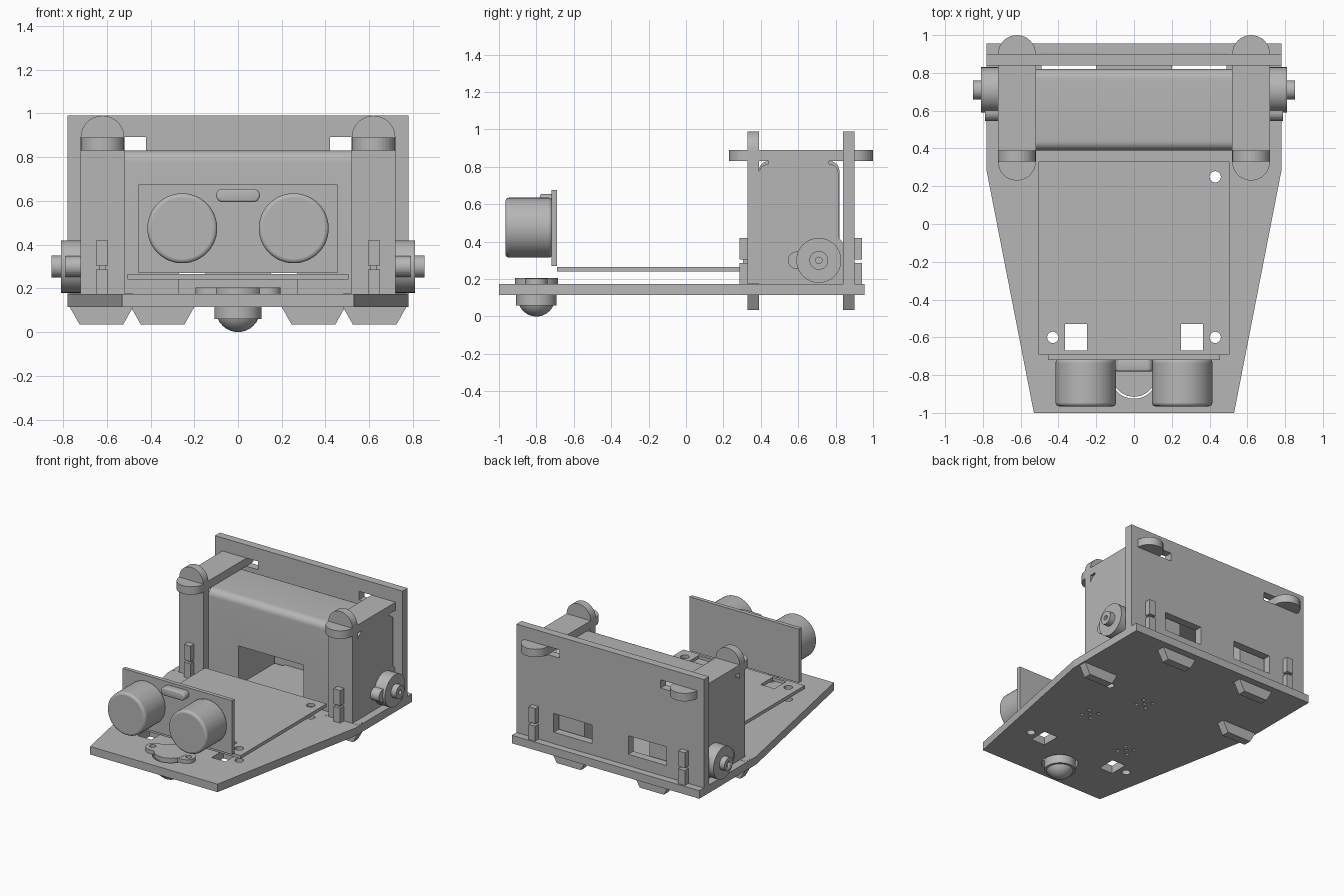
import bpy, bmesh
from math import cos, sin, pi
from mathutils import Vector

cube = bpy.data.objects.get("Cube")
if cube:
    bpy.data.objects.remove(cube)

grey = bpy.data.materials.new("plain grey")
grey.use_nodes = True
COLOR = (0.47, 0.47, 0.47, 1)
grey.diffuse_color = COLOR
grey.node_tree.nodes["Principled BSDF"].inputs["Base Color"].default_value = COLOR


def activate(ob):
    bpy.ops.object.select_all(action='DESELECT')
    ob.select_set(True)
    bpy.context.view_layer.objects.active = ob


def smooth(ob):
    activate(ob)
    bpy.ops.object.shade_smooth_by_angle(angle=0.6)


def prism(name, outline, axis, lo, hi):
    """Extrude a flat outline along an axis; the outline uses the other two axes in order."""
    bm = bmesh.new()

    def place(p, d):
        return {'x': (d, p[0], p[1]), 'y': (p[0], d, p[1]), 'z': (p[0], p[1], d)}[axis]
    low = [bm.verts.new(place(p, lo)) for p in outline]
    high = [bm.verts.new(place(p, hi)) for p in outline]
    bm.faces.new(low)
    bm.faces.new(high)
    n = len(outline)
    for i in range(n):
        j = (i + 1) % n
        bm.faces.new((low[i], low[j], high[j], high[i]))
    bmesh.ops.recalc_face_normals(bm, faces=bm.faces)
    mesh = bpy.data.meshes.new(name)
    bm.to_mesh(mesh)
    bm.free()
    ob = bpy.data.objects.new(name, mesh)
    bpy.context.collection.objects.link(ob)
    mesh.materials.append(grey)
    return ob


def rect(a0, a1, b0, b1):
    return [(a0, b0), (a1, b0), (a1, b1), (a0, b1)]


def box(name, x, y, z):
    return prism(name, rect(*sorted(x), *y), 'z', *z)


def arc(ca, cb, r, start, end, n=16):
    return [(ca + r * cos(start + (end - start) * i / n),
             cb + r * sin(start + (end - start) * i / n)) for i in range(n + 1)]


def disc(name, ca, cb, r, axis, lo, hi, n=40):
    ob = prism(name, arc(ca, cb, r, 0, 2 * pi, n)[:-1], axis, lo, hi)
    smooth(ob)
    return ob


def bar(name, a0, a1, b, r, axis, lo, hi):
    """Straight bar with round ends."""
    return prism(name, arc(a1, b, r, -pi / 2, pi / 2) + arc(a0, b, r, pi / 2, 1.5 * pi), axis, lo, hi)


def cut(ob, cutters):
    activate(ob)
    for c in cutters:
        m = ob.modifiers.new("cut", 'BOOLEAN')
        m.operation, m.solver, m.object = 'DIFFERENCE', 'EXACT', c
        bpy.ops.object.modifier_apply(modifier=m.name)
        bpy.data.objects.remove(c)


def bevel(ob, width, segments=4):
    m = ob.modifiers.new("bevel", 'BEVEL')
    m.width, m.segments, m.angle_limit = width, segments, 1.0
    activate(ob)
    bpy.ops.object.modifier_apply(modifier=m.name)
    smooth(ob)


SIDES = (("left", 1), ("right", -1))
PIN_HOLES = [(-.43, -.6), (.43, -.6), (.43, .25)]


def board_holes():
    holes = [disc("cutter", x, y, .03, 'z', 0, .4, 20) for x, y in PIN_HOLES]
    for _, s in SIDES:
        holes.append(box("cutter", (s * .25, s * .365), (-.67, -.53), (0, .4)))
    return holes


# Tapered base plate with slots, wire holes and caster opening
base = prism("base_plate", [(-.53, -1), (.53, -1), (.78, .28), (.78, .955), (-.78, .955), (-.78, .28)],
             'z', .115, .175)
cutters = board_holes() + [disc("cutter", 0, -.8, .125, 'z', 0, .4)]
for _, s in SIDES:
    cutters.append(box("cutter", (s * .2, s * .49), (.82, .902), (0, .4)))
for cx, cy in [(.08, .21), (.28, -.14), (-.235, -.366)]:
    for dx, dy in [(0, 0), (.04, .04), (-.04, .04), (.04, -.04), (-.04, -.04)]:
        cutters.append(disc("cutter", cx + dx, cy + dy, .014, 'z', 0, .4, 10))
cut(base, cutters)

# Back wall with windows and strap slots
wall = box("back_wall", (-.78, .78), (.84, .9), (.175, .99))
cutters = []
for _, s in SIDES:
    cutters.append(box("cutter", (s * .15, s * .47), (.8, .95), (.26, .4)))
    cutters.append(box("cutter", (s * .42, s * .721), (.8, .95), (.83, .892)))
cut(wall, cutters)

# Power block with rounded top edges and a tunnel below
R = .05
profile = [(.39, .175), (.82, .175)] + arc(.82 - R, .83 - R, R, 0, pi / 2, 8) \
    + arc(.39 + R, .83 - R, R, pi / 2, pi, 8)
block = prism("power_block", profile, 'x', -.52, .52)
cut(block, [box("cutter", (-.27, .27), (.3, .9), (.1, .47))])
smooth(block)


def trapezoid_tab(name, s, x0, x1, y0, y1):
    prism(name, [(s * x0, .176), (s * x0, .115), (s * (x0 + .045), .035),
                 (s * (x1 - .045), .035), (s * x1, .115), (s * x1, .176)], 'y', y0, y1)


for side, s in SIDES:
    # Front post, rounded at the top
    x0, x1 = sorted((s * .52, s * .72))
    prism(side + "_front_post", [(x0, .175), (x1, .175)] + arc(s * .62, .89, .1, 0, pi), 'y', .33, .39)
    # Top strap with round ends
    bar_outline = arc(s * .62, .9, .1, 0, pi) + arc(s * .62, .33, .1, pi, 2 * pi)
    prism(side + "_top_strap", bar_outline, 'z', .83, .89)
    # Side housing, notched under the strap
    prism(side + "_side_housing", [(.39, .175), (.838, .175), (.838, .4), (.815, .42)]
          + arc(.765, .765, .05, 0, pi / 2, 6) + [(.765, .83), (.44, .83)]
          + arc(.44, .765, .05, pi / 2, pi, 6), 'x', x0, x1)
    # Locking tabs through post and back wall
    for end, y in (("front", (.285, .34)), ("back", (.89, .942))):
        for level, z in (("lower", (.175, .287)), ("upper", (.305, .42))):
            box(f"{side}_{end}_{level}_lock", (s * .595, s * .65), y, z)
    box(side + "_lock_bridge", (s * .605, s * .635), (.305, .34), (.28, .31))
    # Tabs under the base
    trapezoid_tab(side + "_post_tab", s, .48, .77, .33, .39)
    trapezoid_tab(side + "_wall_tab", s, .2, .49, .84, .9)
    # Drive hub, ear and shaft
    disc(side + "_drive_hub", .71, .3, .12, 'x', *sorted((s * .715, s * .81)))
    bar(side + "_hub_ear", .592, .7, .3, .047, 'x', *sorted((s * .715, s * .79)))
    shaft = disc(side + "_drive_shaft", .71, .3, .05, 'x', *sorted((s * .8, s * .852)))
    cut(shaft, [disc("cutter", .71, .3, .017, 'x', *sorted((s * .82, s * .9)), 16)])
    # Distance sensor barrel
    barrel = disc(side + "_sensor_barrel", s * .255, .475, .16, 'y', -.965, -.715, 48)
    bevel(barrel, .018)

# Circuit board and sensor board
board = box("circuit_board", (-.505, .505), (-.69, .33), (.24, .265))
cut(board, board_holes())
box("sensor_board", (-.455, .455), (-.72, -.69), (.27, .675))
bevel(bar("sensor_crystal", -.07, .07, .625, .03, 'y', -.78, -.715), .01, 3)

# Caster: flange, cup and ball
disc("caster_disc", 0, -.8, .115, 'z', .174, .205)
flange = bar("caster_flange", -.135, .135, -.8, .06, 'z', .175, .204)
cut(flange, [disc("cutter", s * .15, -.8, .022, 'z', 0, .4, 16) for _, s in SIDES])
disc("caster_cup", 0, -.8, .108, 'z', .06, .18)
bpy.ops.mesh.primitive_uv_sphere_add(segments=32, ring_count=16, radius=.1, location=(0, -.8, .1))
ball = bpy.context.object
ball.name = "caster_ball"
ball.data.materials.append(grey)
smooth(ball)
